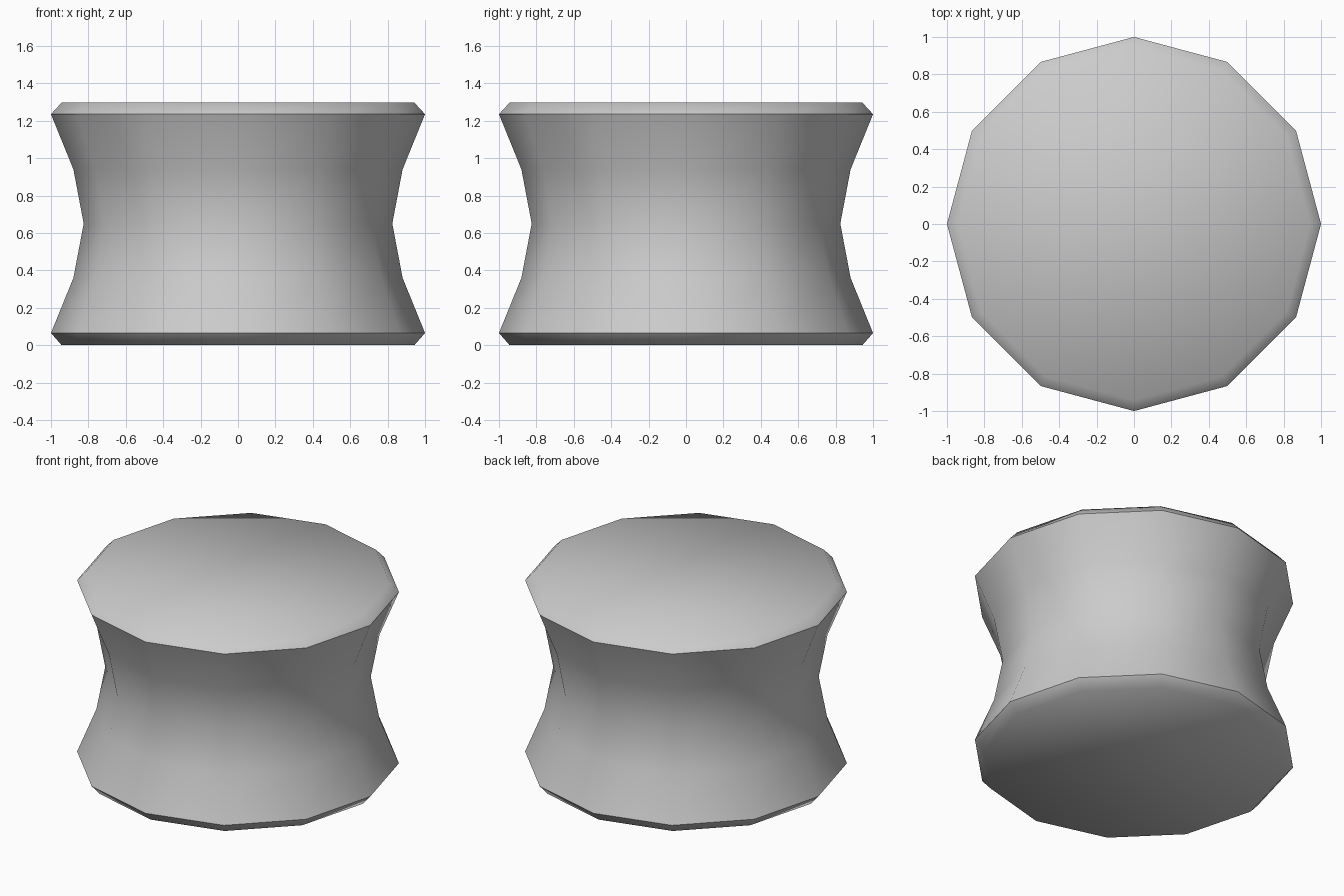
import bpy, bmesh
from math import cos, sin, pi, radians

if "Cube" in bpy.data.objects:
    bpy.data.objects.remove(bpy.data.objects["Cube"])

SIDES = 12
# (radius, height) from bottom to top: chamfer, waisted wall, chamfer
PROFILE = [(0.943, 0.0), (1.0, 0.065), (0.88, 0.36), (0.825, 0.65),
           (0.88, 0.94), (1.0, 1.235), (0.943, 1.297)]

bm = bmesh.new()
rings = [[bm.verts.new((r * cos(2 * pi * i / SIDES), r * sin(2 * pi * i / SIDES), z))
          for i in range(SIDES)] for r, z in PROFILE]

# Walls between neighbouring rings
for low, high in zip(rings, rings[1:]):
    for i in range(SIDES):
        j = (i + 1) % SIDES
        bm.faces.new((low[i], low[j], high[j], high[i]))

# Flat end caps
bm.faces.new(rings[0][::-1])
bm.faces.new(rings[-1])

mesh = bpy.data.meshes.new("waisted_drum")
bm.to_mesh(mesh)
bm.free()
drum = bpy.data.objects.new("waisted_drum", mesh)
bpy.context.collection.objects.link(drum)

# Smooth wall and chamfers, sharp outer rims
bpy.context.view_layer.objects.active = drum
drum.select_set(True)
bpy.ops.object.shade_smooth_by_angle(angle=radians(55))
